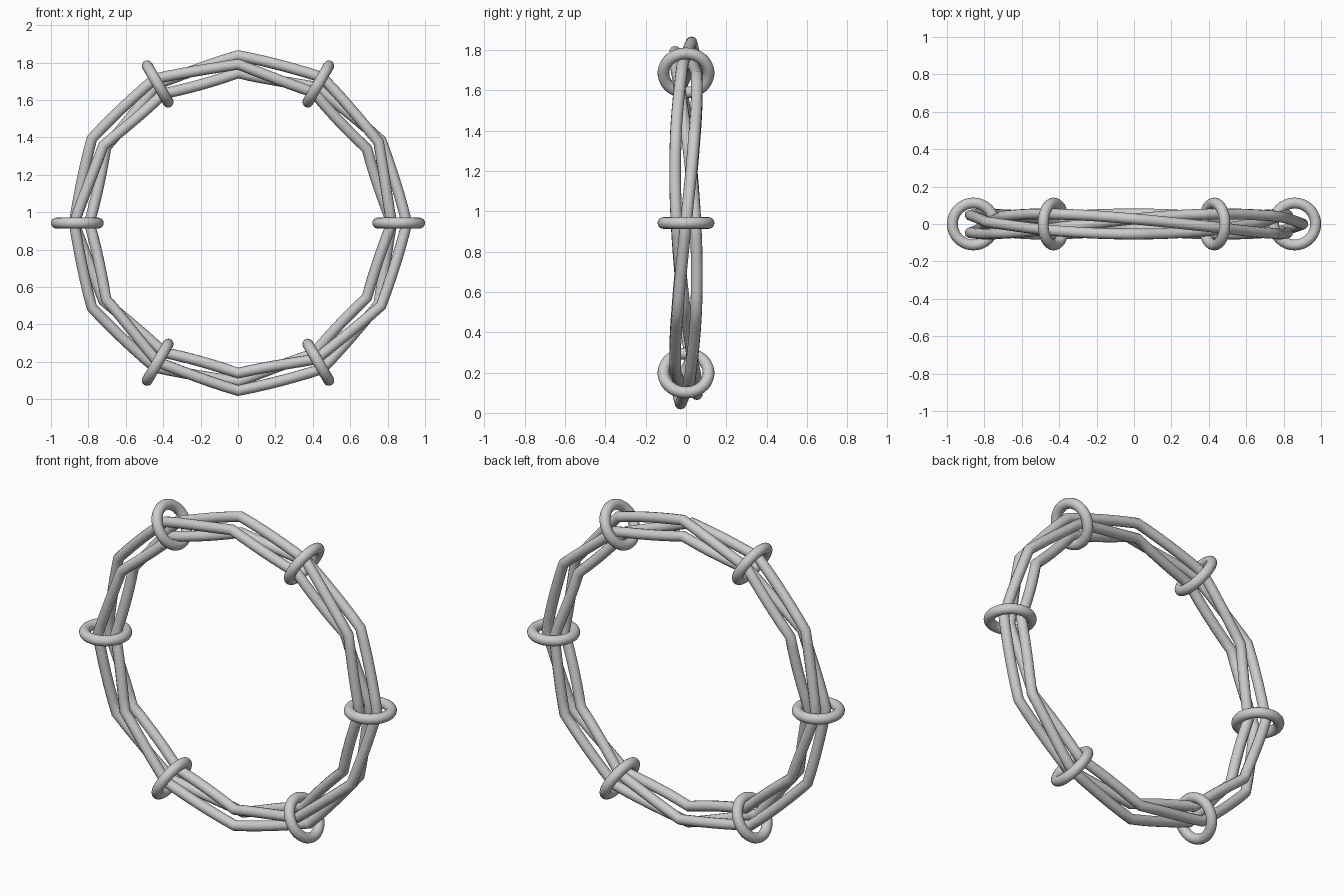
import bpy
from math import sin, cos, radians, pi

CENTRE_Z = 0.942
CORNERS = 12          # the cords follow a twelve-sided path
PATH_R = 0.849        # corner radius of that path
TWIST_R = 0.054       # distance of a cord from the path
CORD_R = 0.029
STEPS = 6             # samples per straight side
LAPS = 3              # one cord runs round three times to look like three

cube = bpy.data.objects.get("Cube")
if cube:
    bpy.data.objects.remove(cube, do_unlink=True)

grey = bpy.data.materials.new("light grey")
grey.use_nodes = True
colour = (0.6, 0.6, 0.6, 1)
grey.diffuse_color = colour
grey.node_tree.nodes["Principled BSDF"].inputs["Base Color"].default_value = colour


def finish(obj, name):
    obj.name = obj.data.name = name
    obj.data.materials.clear()
    obj.data.materials.append(grey)
    bpy.ops.object.shade_smooth_by_angle(angle=radians(50))


def cord_point(i):
    side = 2 * pi / CORNERS
    t = i * side / STEPS                       # clockwise from the top
    within = (i % STEPS) / STEPS * side - side / 2
    r = PATH_R * cos(side / 2) / cos(within)
    twist = pi / 6 - t * 5 / 3
    r += TWIST_R * cos(twist)
    return (r * sin(t), TWIST_R * sin(twist), CENTRE_Z + r * cos(t), 1)


# Twisted cords
curve = bpy.data.curves.new("twisted_cords", "CURVE")
curve.dimensions = "3D"
curve.bevel_depth = CORD_R
curve.bevel_resolution = 4
spline = curve.splines.new("POLY")
count = CORNERS * STEPS * LAPS
spline.points.add(count - 1)
for i, point in enumerate(spline.points):
    point.co = cord_point(i)
spline.use_cyclic_u = True
cords = bpy.data.objects.new("twisted_cords", curve)
bpy.context.collection.objects.link(cords)
bpy.ops.object.select_all(action="DESELECT")
cords.select_set(True)
bpy.context.view_layer.objects.active = cords
bpy.ops.object.convert(target="MESH")
finish(bpy.context.object, "twisted_cords")

# Six binding rings around the cords
for k in range(6):
    a = k * pi / 3
    bpy.ops.mesh.primitive_torus_add(
        major_radius=0.112, minor_radius=0.029,
        major_segments=48, minor_segments=16,
        location=(0.859 * cos(a), 0, CENTRE_Z + 0.859 * sin(a)),
        rotation=(0, -a, 0))
    finish(bpy.context.object, f"binding_ring_{k + 1}")
